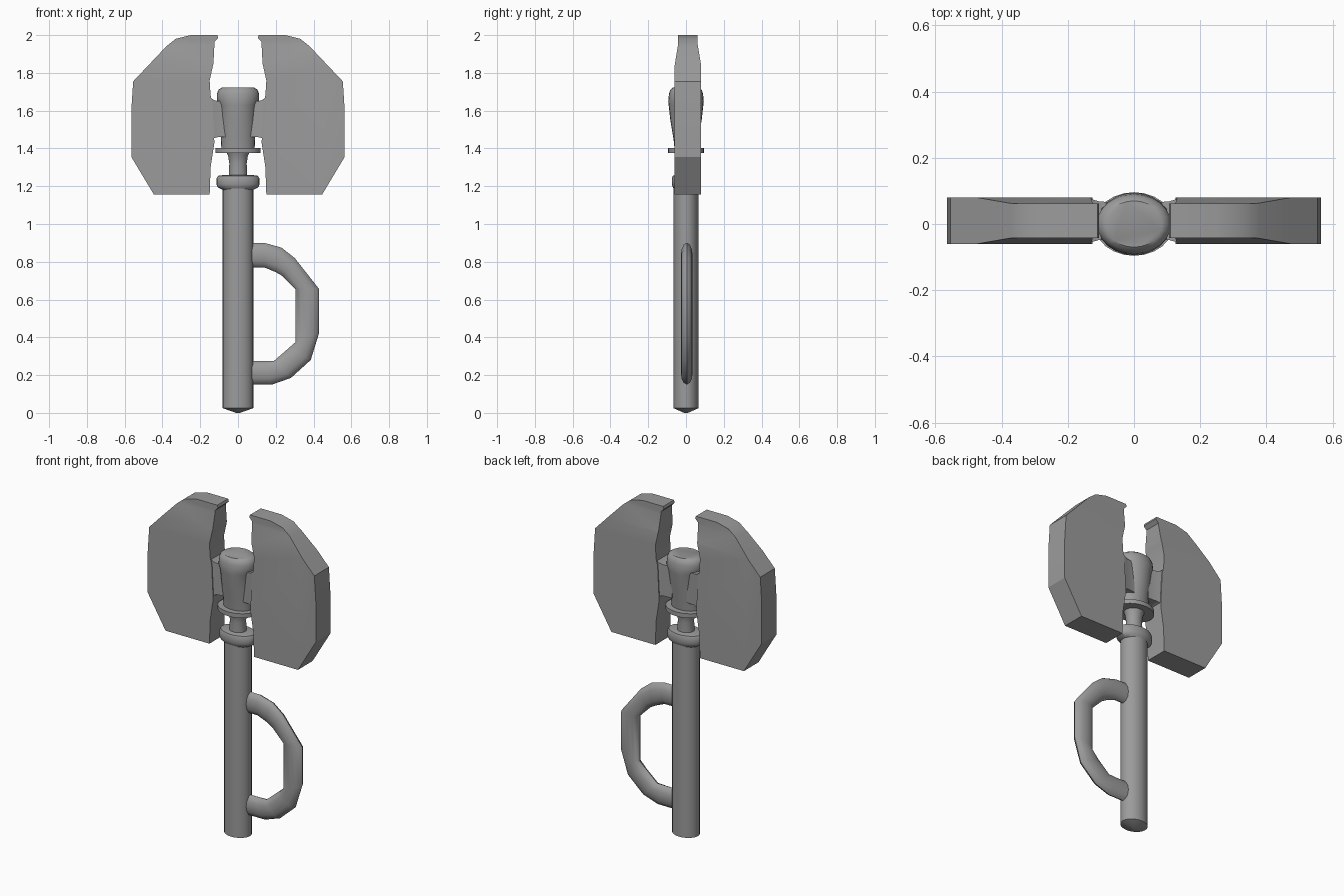
import bpy
import bmesh
import math
from mathutils import Vector

cube = bpy.data.objects.get("Cube")
if cube:
    bpy.data.objects.remove(cube, do_unlink=True)

# One dull metal colour for the whole axe
GREY = (0.33, 0.33, 0.33, 1)
metal = bpy.data.materials.new("dull_grey")
metal.use_nodes = True
metal.diffuse_color = GREY
bsdf = next(n for n in metal.node_tree.nodes if n.type == "BSDF_PRINCIPLED")
bsdf.inputs["Base Color"].default_value = GREY


def finish(name, bm, angle=35):
    bmesh.ops.recalc_face_normals(bm, faces=bm.faces)
    mesh = bpy.data.meshes.new(name)
    bm.to_mesh(mesh)
    bm.free()
    mesh.materials.append(metal)
    obj = bpy.data.objects.new(name, mesh)
    bpy.context.collection.objects.link(obj)
    bpy.ops.object.select_all(action="DESELECT")
    obj.select_set(True)
    bpy.context.view_layer.objects.active = obj
    bpy.ops.object.shade_smooth_by_angle(angle=math.radians(angle))
    return obj


def loft(name, rings, angle=35):
    """Skin a list of equal-length point loops and cap both ends."""
    bm = bmesh.new()
    loops = [[bm.verts.new(p) for p in ring] for ring in rings]
    n = len(loops[0])
    for a, b in zip(loops, loops[1:]):
        for i in range(n):
            j = (i + 1) % n
            bm.faces.new((a[i], a[j], b[j], b[i]))
    bm.faces.new(loops[0])
    bm.faces.new(loops[-1])
    return finish(name, bm, angle)


def ellipse(centre, u, v, sides):
    steps = [2 * math.pi * i / sides for i in range(sides)]
    return [centre + u * math.cos(t) + v * math.sin(t) for t in steps]


def turned(name, profile, sides=24):
    """Elliptical turned part from (z, x radius, y radius) rows."""
    loft(name, [ellipse(Vector((0, 0, z)), Vector((rx, 0, 0)), Vector((0, ry, 0)), sides)
                for z, rx, ry in profile])


# Shaft, collars, neck and head
turned("shaft", [(0, 0.01, 0.01), (0.025, 0.081, 0.066), (1.2, 0.081, 0.066)])
turned("shaft_ring", [(1.18, 0.08, 0.06), (1.195, 0.108, 0.07), (1.21, 0.114, 0.075),
                      (1.24, 0.114, 0.075), (1.255, 0.105, 0.07), (1.26, 0.07, 0.05)])
turned("neck", [(1.24, 0.05, 0.045), (1.32, 0.046, 0.042), (1.36, 0.052, 0.047),
                (1.39, 0.065, 0.06)])
turned("head_disc", [(1.376, 0.12, 0.096), (1.402, 0.12, 0.096)])
turned("head", [(1.39, 0.088, 0.06), (1.45, 0.09, 0.066), (1.55, 0.096, 0.083),
                (1.63, 0.102, 0.092), (1.65, 0.112, 0.094), (1.69, 0.112, 0.09),
                (1.712, 0.102, 0.082), (1.722, 0.085, 0.07)])

# Side grip: each section spans an outer and an inner point
outer = [(0.04, 0.9), (0.14, 0.9), (0.23, 0.875), (0.30, 0.82), (0.43, 0.655),
         (0.43, 0.425), (0.385, 0.28), (0.28, 0.185), (0.18, 0.15), (0.04, 0.15)]
inner = [(0.04, 0.77), (0.14, 0.77), (0.2, 0.745), (0.235, 0.725), (0.305, 0.655),
         (0.305, 0.375), (0.265, 0.34), (0.19, 0.275), (0.13, 0.275), (0.04, 0.275)]
sections = []
for (ox, oz), (ix, iz) in zip(outer, inner):
    a, b = Vector((ox, 0, oz)), Vector((ix, 0, iz))
    sections.append(ellipse((a + b) / 2 + Vector((0, 0.004, 0)), (a - b) / 2,
                            Vector((0, 0.031, 0)), 12))
loft("side_grip", sections, 40)

# Blade outline, from the lower inner corner outward and round
outline = [(0.15, 1.155), (0.445, 1.155), (0.565, 1.355), (0.565, 1.6), (0.555, 1.755),
           (0.38, 1.94), (0.33, 1.98), (0.25, 2.0), (0.11, 2.0), (0.105, 1.985),
           (0.124, 1.965), (0.13, 1.85), (0.15, 1.76), (0.145, 1.68), (0.135, 1.64),
           (0.125, 1.43), (0.145, 1.3)]
BACK, FRONT = 0.08, -0.06


def blade(name, side):
    bm = bmesh.new()
    face = bm.faces.new([bm.verts.new((side * x, FRONT, z)) for x, z in outline])
    slab = bmesh.ops.extrude_face_region(bm, geom=[face])
    verts = [g for g in slab["geom"] if isinstance(g, bmesh.types.BMVert)]
    bmesh.ops.translate(bm, verts=verts, vec=(0, BACK - FRONT, 0))
    # Cut across, then thin the upper end
    for z in (1.84, 1.95):
        bmesh.ops.bisect_plane(bm, geom=bm.verts[:] + bm.edges[:] + bm.faces[:],
                               plane_co=(0, 0, z), plane_no=(0, 0, 1))
    for v in bm.verts:
        t = min(max((v.co.z - 1.84) / 0.11, 0), 1)
        v.co.y += -0.018 * t if v.co.y > 0 else 0.018 * t
    finish(name, bm, 25)


def bridge(name, side):
    # Web flaring from the head out to the blade
    rows = [(0.05, 0.055, 1.46, 1.65), (0.105, 0.058, 1.46, 1.65), (0.125, 0.064, 1.455, 1.655),
            (0.16, 0.069, 1.43, 1.68)]
    loft(name, [[(side * x, 0.01 + sy * half, z) for sy, z in
                 ((-1, low), (1, low), (1, high), (-1, high))]
                for x, half, low, high in rows])


for label, side in (("left", 1), ("right", -1)):
    blade(label + "_blade", side)
    bridge(label + "_bridge", side)
